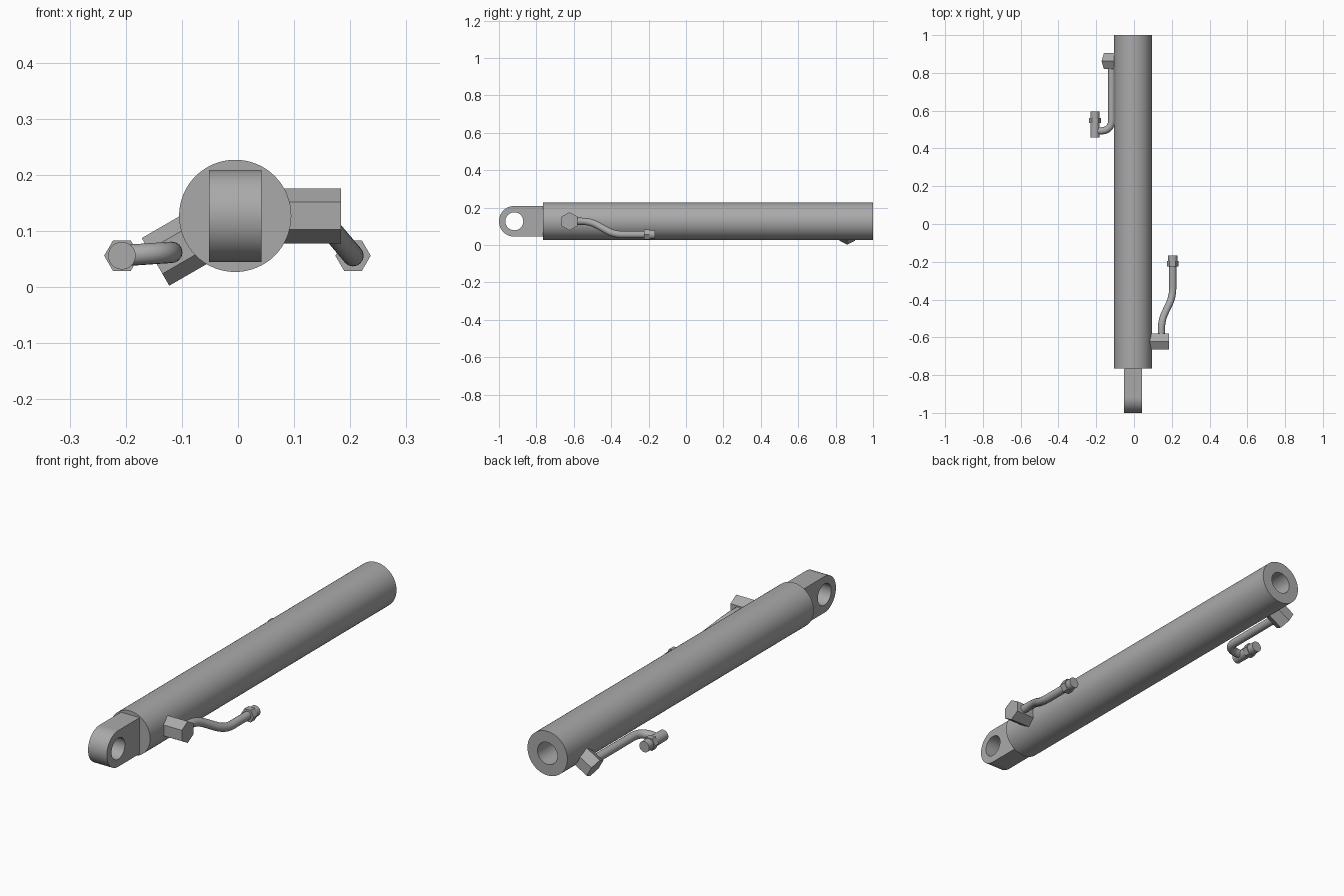
import bpy, bmesh, math
from mathutils import Vector

if "Cube" in bpy.data.objects:
    bpy.data.objects.remove(bpy.data.objects["Cube"], do_unlink=True)

# One plain steel grey
GREY = (0.4, 0.4, 0.4, 1)
steel = bpy.data.materials.new("steel_grey")
steel.use_nodes = True
steel.diffuse_color = GREY
steel.node_tree.nodes["Principled BSDF"].inputs["Base Color"].default_value = GREY

CX, CZ = -0.005, 0.127      # barrel axis
R = 0.1                     # barrel radius
Y_AXIS = Vector((0, 1, 0))


def finish(ob, smooth=True):
    ob.data.materials.clear()
    ob.data.materials.append(steel)
    bpy.ops.object.select_all(action="DESELECT")
    ob.select_set(True)
    bpy.context.view_layer.objects.active = ob
    if smooth:
        bpy.ops.object.shade_smooth_by_angle(angle=math.radians(35))
    return ob


def from_bmesh(name, bm):
    bmesh.ops.recalc_face_normals(bm, faces=bm.faces)
    mesh = bpy.data.meshes.new(name)
    bm.to_mesh(mesh)
    bm.free()
    ob = bpy.data.objects.new(name, mesh)
    bpy.context.collection.objects.link(ob)
    return ob


def prism(name, start, end, radius, sides, turn=0.0):
    """Straight bar between two points; turn rotates the section."""
    start, end = Vector(start), Vector(end)
    axis = (end - start).normalized()
    side = axis.cross(Vector((0, 0, 1))).normalized()
    up = side.cross(axis)
    bm = bmesh.new()
    rings = []
    for p in (start, end):
        rings.append([bm.verts.new(p + radius * (math.cos(a) * side + math.sin(a) * up))
                      for a in (turn + math.tau * i / sides for i in range(sides))])
    for i in range(sides):
        j = (i + 1) % sides
        bm.faces.new((rings[0][i], rings[0][j], rings[1][j], rings[1][i]))
    for ring in rings:
        bm.faces.new(ring)
    return finish(from_bmesh(name, bm), sides > 8)


def pipe(name, corners, bend, radius=0.019):
    """Tube along a path whose inner corners are rounded."""
    pts = [Vector(c) for c in corners]
    path = [pts[0]]
    for a, b, c in zip(pts, pts[1:], pts[2:]):
        p, q = b + (a - b).normalized() * bend, b + (c - b).normalized() * bend
        for i in range(11):
            t = i / 10
            path.append(p * (1 - t) ** 2 + b * (2 * t * (1 - t)) + q * t ** 2)
    path.append(pts[-1])
    curve = bpy.data.curves.new(name, "CURVE")
    curve.dimensions = "3D"
    curve.bevel_depth = radius
    curve.bevel_resolution = 6
    curve.use_fill_caps = True
    spline = curve.splines.new("POLY")
    spline.points.add(len(path) - 1)
    for sp, co in zip(spline.points, path):
        sp.co = (*co, 1)
    ob = bpy.data.objects.new(name, curve)
    bpy.context.collection.objects.link(ob)
    bpy.ops.object.select_all(action="DESELECT")
    ob.select_set(True)
    bpy.context.view_layer.objects.active = ob
    bpy.ops.object.convert(target="MESH")
    return finish(bpy.context.object)


# Barrel: turned profile with a bore open at the back
profile = [(0, -0.765), (R, -0.765), (R, 1), (0.05, 1), (0.05, -0.7), (0, -0.7)]
bm = bmesh.new()
verts = [bm.verts.new((CX + r, y, CZ)) for r, y in profile]
edges = [bm.edges.new(pair) for pair in zip(verts, verts[1:])]
bmesh.ops.spin(bm, geom=verts + edges, cent=(CX, 0, CZ), axis=Y_AXIS,
               angle=math.tau, steps=64)
bmesh.ops.remove_doubles(bm, verts=bm.verts, dist=0.0001)
finish(from_bmesh("barrel", bm))

# Mounting lug: round-nosed plate with a pin hole
EYE_Y, LUG_R, HALF = -0.918, 0.082, 0.047
bm = bmesh.new()
outline = [(-0.76, LUG_R)]
for i in range(33):
    a = math.pi / 2 + math.pi * i / 32
    outline.append((EYE_Y + LUG_R * math.cos(a), LUG_R * math.sin(a)))
outline.append((-0.76, -LUG_R))
face = bm.faces.new([bm.verts.new((CX - HALF, y, CZ + z)) for y, z in outline])
out = bmesh.ops.extrude_face_region(bm, geom=[face])
bmesh.ops.translate(bm, vec=(2 * HALF, 0, 0),
                    verts=[g for g in out["geom"] if isinstance(g, bmesh.types.BMVert)])
lug = from_bmesh("mounting_lug", bm)
cutter = prism("pin_hole_cutter", (-0.2, EYE_Y, CZ), (0.2, EYE_Y, CZ), 0.048, 40)
cutter.hide_render = True
mod = lug.modifiers.new("pin_hole", "BOOLEAN")
mod.operation, mod.object, mod.solver = "DIFFERENCE", cutter, "EXACT"
bpy.context.view_layer.objects.active = lug
bpy.ops.object.modifier_apply(modifier=mod.name)
bpy.data.objects.remove(cutter, do_unlink=True)
finish(lug)


def port(name, y, angle, reach):
    """Hexagonal port block standing out of the barrel at an angle."""
    d = Vector((math.cos(angle), 0, math.sin(angle)))
    c = Vector((CX, y, CZ))
    prism(name, c + d * 0.08, c + d * reach, 0.049, 6, math.pi / 6)


def fitting(side, x, z, y0, y1, nut0, nut1):
    """Pipe end: round sleeve with a hexagonal nut on it."""
    prism(side + "_sleeve", (x, y0, z), (x, y1, z), 0.0245, 32)
    prism(side + "_nut", (x, nut0, z), (x, nut1, z), 0.0315, 6)


# Left side: port, swept pipe and fitting
port("left_port", -0.623, 0, 0.189)
pipe("left_pipe", [(0.145, -0.6, 0.127), (0.145, -0.51, 0.127),
                   (0.205, -0.385, 0.056), (0.205, -0.2, 0.056)], 0.05)
fitting("left", 0.205, 0.056, -0.21, -0.167, -0.225, -0.195)

# Right side: port angled downward, elbow pipe and fitting
port("right_port", 0.862, math.radians(210), 0.164)
pipe("right_pipe", [(-0.118, 0.85, 0.062), (-0.118, 0.493, 0.062),
                    (-0.207, 0.493, 0.056)], 0.06)
fitting("right", -0.207, 0.056, 0.457, 0.595, 0.535, 0.562)
